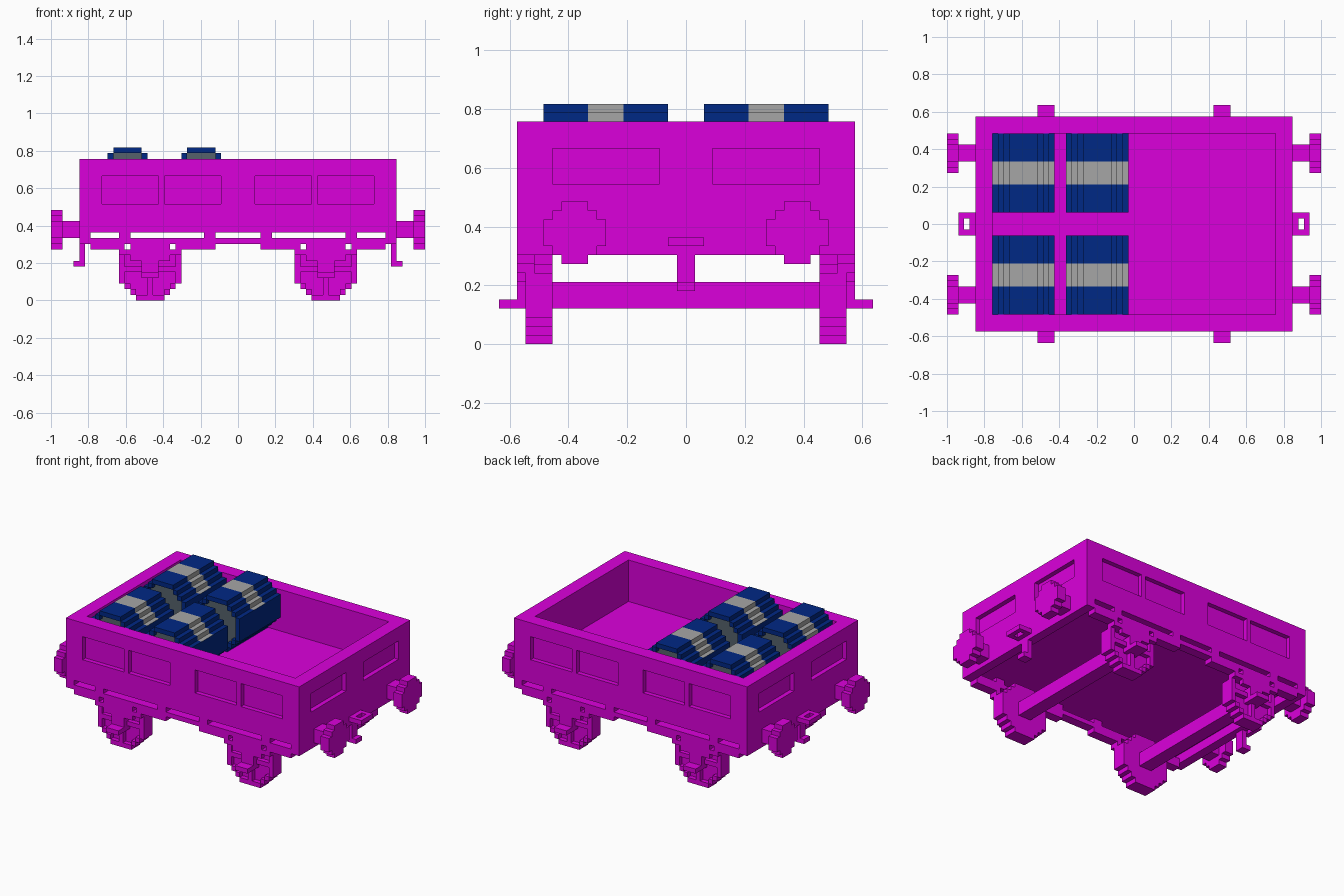
import bpy, bmesh
from mathutils import Vector

cube = bpy.data.objects.get("Cube")
if cube:
    bpy.data.objects.remove(cube, do_unlink=True)

U = 1 / 33  # one block of the blocky grid


def material(name, rgb):
    m = bpy.data.materials.new(name)
    m.diffuse_color = (*rgb, 1)
    m.use_nodes = True
    bsdf = m.node_tree.nodes["Principled BSDF"]
    bsdf.inputs["Base Color"].default_value = (*rgb, 1)
    return m


MAGENTA = material("magenta", (0.71, 0.0, 0.71))
NAVY = material("navy", (0.0, 0.021, 0.235))
GREY = material("light grey", (0.38, 0.38, 0.38))
SLATE = material("slate grey", (0.09, 0.12, 0.145))


def finish(bm, name, mats):
    bmesh.ops.recalc_face_normals(bm, faces=bm.faces)
    me = bpy.data.meshes.new(name)
    bm.to_mesh(me)
    bm.free()
    for m in mats:
        me.materials.append(m)
    ob = bpy.data.objects.new(name, me)
    bpy.context.collection.objects.link(ob)
    return ob


def boxes(name, items):
    """One object from boxes given as (x0, x1, y0, y1, z0, z1) in blocks."""
    bm = bmesh.new()
    for b in items:
        lo, hi = Vector(b[0::2]), Vector(b[1::2])
        for v in bmesh.ops.create_cube(bm, size=1)["verts"]:
            v.co = Vector((lo[i] + hi[i]) / 2 + v.co[i] * abs(hi[i] - lo[i]) for i in range(3)) * U
    return finish(bm, name, (MAGENTA,))


def disc(name, axis, centre, size, flat, stations, mats=(MAGENTA,), sides=None, cap=0):
    """Stepped round prism along x or y, with a material index per section."""
    r, f = size / 2, flat / 2
    quarter = [(f, r)]
    for i in range(int(r - f)):
        quarter += [(f + i, r - i - 1), (f + i + 1, r - i - 1)]
    ring = []
    for _ in range(4):
        ring += quarter
        quarter = [(b, -a) for a, b in quarter]
    bm = bmesh.new()
    loops = []
    for s in stations:
        pts = [(centre[0] + a, centre[1] + b) for a, b in ring]
        loops.append([bm.verts.new(Vector((s, a, b) if axis == "x" else (a, s, b)) * U) for a, b in pts])
    for end in (loops[0], loops[-1]):
        bm.faces.new(end).material_index = cap
    n = len(ring)
    for k in range(len(loops) - 1):
        for i in range(n):
            j = (i + 1) % n
            face = bm.faces.new((loops[k][i], loops[k][j], loops[k + 1][j], loops[k + 1][i]))
            face.material_index = sides[k] if sides else 0
    return finish(bm, name, mats)


def cut(target, cutter):
    mod = target.modifiers.new("cut", "BOOLEAN")
    mod.operation = "DIFFERENCE"
    mod.solver = "EXACT"
    mod.object = cutter
    bpy.context.view_layer.objects.active = target
    bpy.ops.object.modifier_apply(modifier=mod.name)
    bpy.data.objects.remove(cutter, do_unlink=True)


SIGNS = (-1, 1)

# Open-topped wagon body with recessed panels
body = boxes("wagon_body", [(-28, 28, -19, 19, 12, 25)])
holes = [(-25, 25, -16, 16, 16, 27)]
for s in SIGNS:
    for t in SIGNS:
        for a, b in ((3, 13), (14, 24)):
            holes.append((t * a, t * b, s * 18, s * 20, 17, 22))
        holes.append((s * 27, s * 29, t * 3, t * 15, 18, 22))
cut(body, boxes("panel_cutter", holes))

# End beams and slotted side sills
for s in SIGNS:
    boxes("end_beam", [(s * 26, s * 28, -19, 19, 10, 12)])
    sill = [(-26, 26, s * 17, s * 19, 10, 11)]
    for t in SIGNS:
        for a, b in ((4, 6), (19, 21)):
            sill.append((t * a, t * b, s * 17, s * 19, 11, 12))
        for a, b in ((4, 11), (12, 19), (20, 26)):
            sill.append((t * a, t * b, s * 17, s * 19, 9, 10))
    boxes("side_sill", sill)

# Wheels with four spokes, axles, springs and axle boxes
for t in SIGNS:
    cx = t * 15.5
    boxes("axle", [(cx - 1.5, cx + 1.5, -15, 15, 4, 7)])
    for s in SIGNS:
        wheel = disc("wheel", "y", (cx, 5.5), 11, 5, sorted((s * 15, s * 18)))
        cut(wheel, disc("wheel_cutter", "y", (cx, 5.5), 9, 5, sorted((s * 17, s * 19))))
        boxes("wheel_spokes", [(cx - 0.5, cx + 0.5, s * 17, s * 18, 1, 10),
                               (cx - 4.5, cx + 4.5, s * 17, s * 18, 5, 6)])
        boxes("spring", [(cx - 5.5, cx + 5.5, s * 17, s * 19, 8, 9),
                         (cx - 3.5, cx + 3.5, s * 18, s * 19, 7, 8),
                         (cx - 2.5, cx + 2.5, s * 18, s * 19, 9, 10)])
        boxes("axle_box", [(cx - 1.5, cx + 1.5, s * 17, s * 19, 4, 7),
                           (cx - 1.5, cx + 1.5, s * 19, s * 21, 4, 5)])

# Buffers, coupling rings and hooks at both ends
for s in SIGNS:
    for t in SIGNS:
        boxes("buffer_shank", [(s * 28, s * 31, t * 11, t * 14, 11, 14)])
        disc("buffer_head", "x", (t * 12.5, 12.5), 7, 3, (s * 31, s * 33))
    boxes("coupling_ring", [(s * 28, s * 29, -2, 2, 11, 12),
                            (s * 30, s * 31, -2, 2, 11, 12),
                            (s * 29, s * 30, -2, -1, 11, 12),
                            (s * 29, s * 30, 1, 2, 11, 12)])
    boxes("coupling_hook", [(s * 27, s * 28, -1, 1, 6, 10),
                            (s * 28, s * 29, -1, 1, 6, 7)])

# Four barrels lying crosswise, with recessed ends and a grey band over the top
BARREL = (NAVY, GREY, SLATE)
BAND_BOTTOM = 23.9 * U
for cx in (-19.5, -6.5):
    for y in (-16, 2):
        c = (cx, 21.5)
        barrel = disc("barrel", "y", c, 11, 5, (y, y + 5, y + 9, y + 14), BARREL, (0, 1, 0))
        for face in barrel.data.polygons:
            if face.material_index == 1 and face.center.z < BAND_BOTTOM:
                face.material_index = 0
        for a, b in ((y - 1, y + 1), (y + 13, y + 15)):
            cut(barrel, disc("barrel_cutter", "y", c, 9, 5, (a, b), BARREL, (0,), 2))
